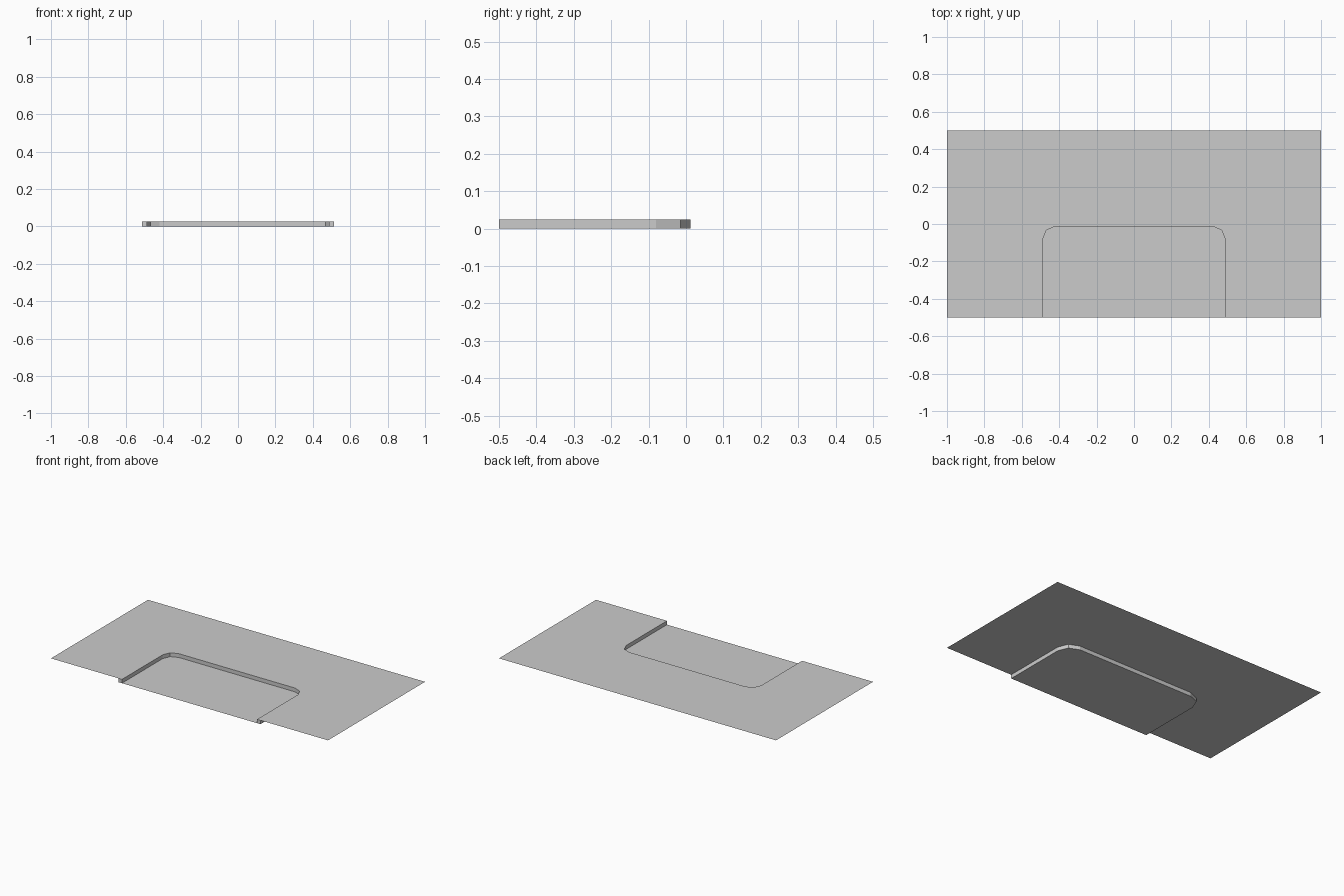
import bpy
import bmesh
import math

cube = bpy.data.objects.get("Cube")
if cube:
    bpy.data.objects.remove(cube, do_unlink=True)

KERB_HEIGHT = 0.025
HALF_WIDTH = 0.0125
FRONT, BACK, SIDE = -0.5, 0.5, 1.0
CORNER_X, CORNER_Y, RADIUS = 0.42, -0.08, 0.08

concrete = bpy.data.materials.new("concrete_grey")
concrete.use_nodes = True
grey = (0.6, 0.6, 0.6, 1.0)
concrete.diffuse_color = grey
concrete.node_tree.nodes["Principled BSDF"].inputs["Base Color"].default_value = grey


def outline(offset):
    """Open U path, left to right, with two-segment rounded corners."""
    r = RADIUS + offset
    half = [(CORNER_X + r, FRONT)]
    for i in range(3):
        a = math.radians(45 * i)
        half.append((CORNER_X + r * math.cos(a), CORNER_Y + r * math.sin(a)))
    return half + [(-x, y) for x, y in reversed(half)]


def make_part(name, points, z, height=0.0):
    """Flat sheet from an outline, extruded into a closed solid if it has height."""
    bm = bmesh.new()
    face = bm.faces.new([bm.verts.new((x, y, z)) for x, y in points])
    face.normal_update()
    if face.normal.z < 0:
        face.normal_flip()
    if height:
        result = bmesh.ops.extrude_face_region(bm, geom=[face], use_keep_orig=True)
        top = [v for v in result["geom"] if isinstance(v, bmesh.types.BMVert)]
        bmesh.ops.translate(bm, verts=top, vec=(0, 0, height))
        bmesh.ops.recalc_face_normals(bm, faces=bm.faces[:])
    mesh = bpy.data.meshes.new(name)
    bm.to_mesh(mesh)
    bm.free()
    mesh.materials.append(concrete)
    obj = bpy.data.objects.new(name, mesh)
    bpy.context.collection.objects.link(obj)
    return obj


outer = outline(HALF_WIDTH)
inner = outline(-HALF_WIDTH)

# Raised kerb following the U
make_part("kerb", outer + inner[::-1], 0.0, KERB_HEIGHT)

# Low road surface inside the kerb
make_part("road", inner, 0.0)

# Thin pavement sheet around the kerb, level with its top
border = [(-SIDE, FRONT), (-SIDE, BACK), (SIDE, BACK), (SIDE, FRONT)]
make_part("pavement", outer + border, KERB_HEIGHT)
